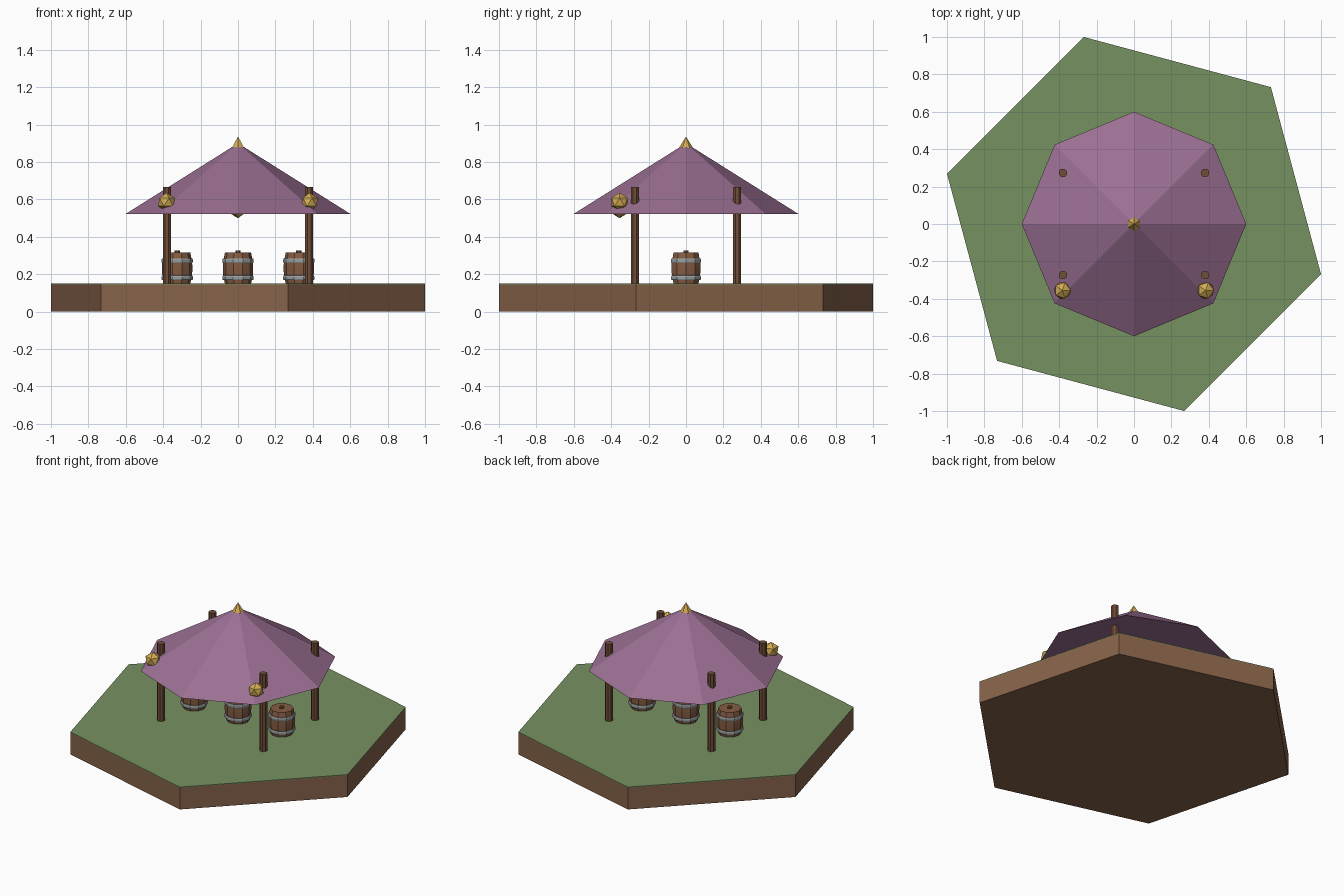
import bpy, bmesh, math
from mathutils import Matrix

if "Cube" in bpy.data.objects:
    bpy.data.objects.remove(bpy.data.objects["Cube"])


def material(name, rgb):
    lin = [(c / 255 / 12.92) if c < 11 else ((c / 255 + 0.055) / 1.055) ** 2.4 for c in rgb]
    m = bpy.data.materials.new(name)
    m.diffuse_color = (*lin, 1)
    m.use_nodes = True
    m.node_tree.nodes["Principled BSDF"].inputs["Base Color"].default_value = m.diffuse_color
    return m


grass = material("grass green", (118, 145, 97))
soil = material("soil brown", (134, 98, 73))
canvas = material("canvas purple", (156, 112, 148))
timber = material("post timber", (112, 78, 56))
stave = material("barrel wood", (132, 92, 66))
steel = material("steel grey", (152, 158, 158))
gold = material("lantern gold", (212, 172, 84))


def finish(name, bm, mat, loc=(0, 0, 0)):
    mesh = bpy.data.meshes.new(name)
    bmesh.ops.recalc_face_normals(bm, faces=bm.faces)
    bm.to_mesh(mesh)
    bm.free()
    ob = bpy.data.objects.new(name, mesh)
    ob.location = loc
    mesh.materials.append(mat)
    bpy.context.collection.objects.link(ob)
    return ob


def lathe(name, profile, sides, mat, loc=(0, 0, 0), turn=0.0):
    """Closed faceted solid from (radius, z) points; radius 0 makes a tip."""
    bm = bmesh.new()
    rings = []
    for r, z in profile:
        n = sides if r else 1
        rings.append([bm.verts.new((r * math.cos(turn + math.tau * i / sides),
                                    r * math.sin(turn + math.tau * i / sides), z))
                      for i in range(n)])
    for a, b in zip(rings, rings[1:]):
        for i in range(sides):
            j = (i + 1) % sides
            if len(b) == 1:
                bm.faces.new((a[i], a[j], b[0]))
            else:
                bm.faces.new((a[i], a[j], b[j], b[i]))
    for ring in (rings[0], rings[-1]):
        if len(ring) > 1:
            bm.faces.new(ring)
    return finish(name, bm, mat, loc)


# hexagonal island
R = 1.035
lathe("soil_base", [(R, 0), (R, 0.145)], 6, soil, turn=math.pi / 4)
lathe("grass_top", [(R, 0.145), (R, 0.15)], 6, grass, turn=math.pi / 4)

# canopy and its finial
lathe("canopy", [(0.6, 0.523), (0, 0.9)], 8, canvas)
lathe("finial", [(0.038, 0.875), (0, 0.936)], 6, gold, turn=math.pi / 2)

# corner posts
for x in (-0.38, 0.38):
    for y in (-0.273, 0.273):
        lathe("post", [(0.024, 0.148), (0.024, 0.667)], 8, timber, (x, y, 0), math.pi / 8)

# lanterns, the middle one hanging lower
for x, z in ((-0.383, 0.586), (0, 0.549), (0.383, 0.586)):
    bm = bmesh.new()
    bmesh.ops.create_icosphere(bm, subdivisions=1, radius=0.05)
    finish("lantern", bm, gold, (x, -0.355, z))

# barrels with two hoops and a bung
for x in (-0.325, 0, 0.325):
    at = (x, 0, 0.15)
    lathe("barrel", [(0.07, 0), (0.08, 0.05), (0.081, 0.083), (0.08, 0.116), (0.07, 0.165)],
          10, stave, at)
    for z in (0.03, 0.122):
        lathe("barrel_hoop", [(0.081, z - 0.012), (0.084, z - 0.006),
                              (0.084, z + 0.006), (0.081, z + 0.012)], 10, steel, at)
    lathe("barrel_bung", [(0.014, 0.16), (0.014, 0.177)], 6, timber, at)
